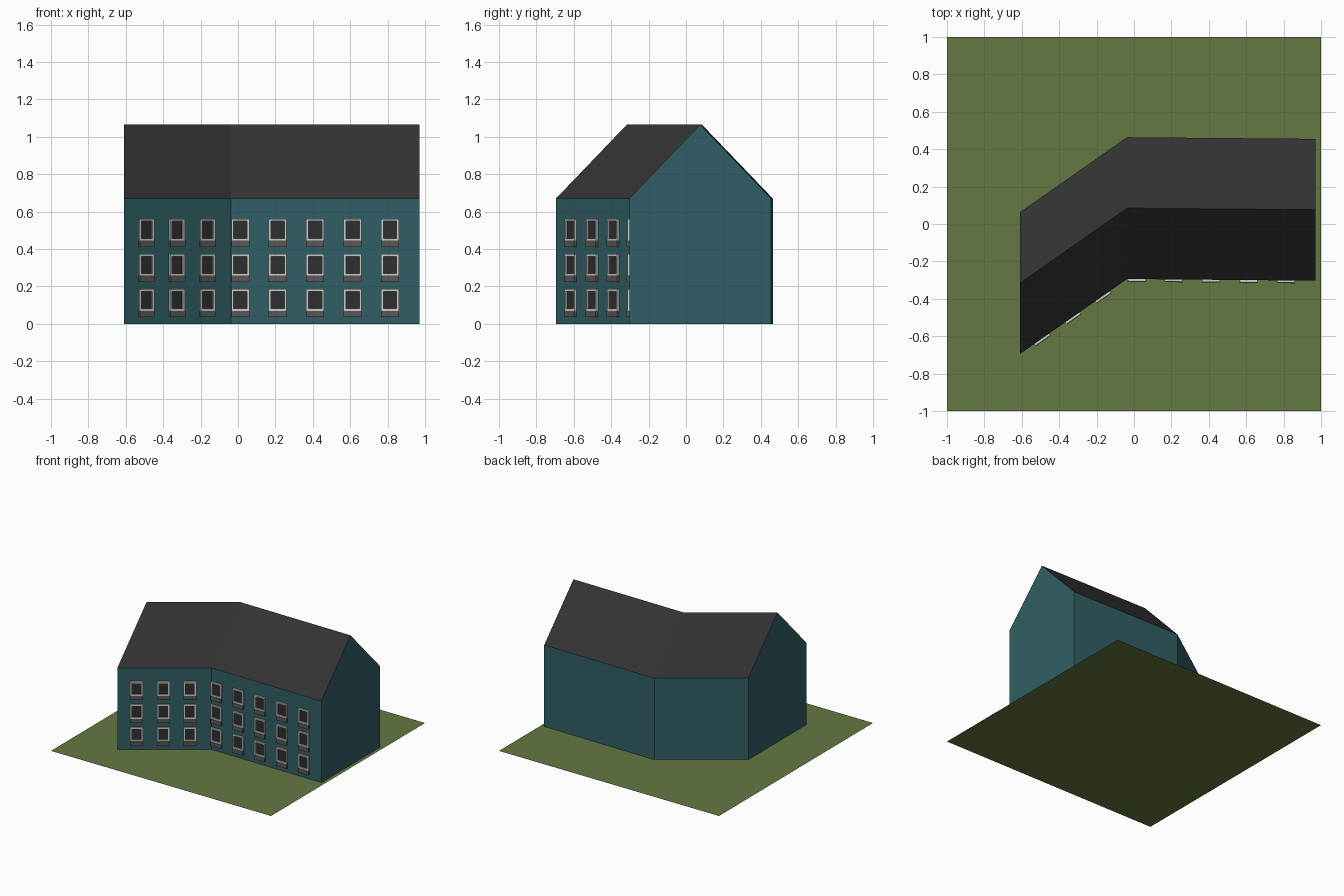
import bpy
import bmesh
from mathutils import Matrix, Vector

if "Cube" in bpy.data.objects:
    bpy.data.objects.remove(bpy.data.objects["Cube"])


def material(name, srgb):
    linear = [((c / 255 + 0.055) / 1.055) ** 2.4 for c in srgb] + [1]
    mat = bpy.data.materials.new(name)
    mat.use_nodes = True
    mat.diffuse_color = linear
    mat.node_tree.nodes["Principled BSDF"].inputs["Base Color"].default_value = linear
    return mat


wall = material("teal wall", (48, 95, 101))
roof = material("charcoal roof", (51, 51, 51))
grass = material("grass green", (100, 120, 67))
trim = material("pale window trim", (205, 208, 202))
sill = material("grey sill", (92, 87, 87))
glass = material("dark glass", (46, 46, 47))


def finish(name, bm, *mats):
    mesh = bpy.data.meshes.new(name)
    bm.to_mesh(mesh)
    bm.free()
    for mat in mats:
        mesh.materials.append(mat)
    obj = bpy.data.objects.new(name, mesh)
    bpy.context.collection.objects.link(obj)
    return obj


# Lawn
bm = bmesh.new()
bmesh.ops.create_grid(bm, x_segments=1, y_segments=1, size=1)
finish("lawn", bm, grass)

# Bent house: a gabled section carried along three stations
EAVES, RIDGE, DEPTH = 0.67, 1.065, 0.758
front_line = [Vector((-0.61, -0.695, 0)), Vector((-0.037, -0.294, 0)), Vector((0.97, -0.303, 0))]
section = [(0, 0), (0, EAVES), (DEPTH / 2, RIDGE), (DEPTH, EAVES), (DEPTH, 0)]
bm = bmesh.new()
rings = [[bm.verts.new(p + Vector((0, y, z))) for y, z in section] for p in front_line]
for a, b in zip(rings, rings[1:]):
    for i in range(len(section) - 1):
        bm.faces.new((a[i], b[i], b[i + 1], a[i + 1]))
bm.faces.new(rings[0])
bm.faces.new(reversed(rings[-1]))
bmesh.ops.recalc_face_normals(bm, faces=bm.faces)
for face in bm.faces:
    face.material_index = int(face.normal.z > 0.3)
finish("house_shell", bm, wall, roof)


# Windows: local x runs along the wall, -y points outward
def box(bm, x, z, width, height, depth, index):
    place = Matrix.Translation((x, -depth / 2, z)) @ Matrix.Diagonal((width, depth, height, 1))
    made = bmesh.ops.create_cube(bm, size=1, matrix=place)
    for face in {f for v in made["verts"] for f in v.link_faces}:
        face.material_index = index


W, H, BAR = 0.096, 0.116, 0.012


def window(name, location, angle):
    bm = bmesh.new()
    for side in (-1, 1):
        box(bm, side * (W - BAR) / 2, 0, BAR, H, 0.012, 0)
        box(bm, 0, side * (H - BAR) / 2, W - 2 * BAR, BAR, 0.012, 0)
    box(bm, 0, 0, W - 2 * BAR, H - 2 * BAR, 0.002, 1)
    box(bm, 0, -H / 2 - 0.017, W, 0.034, 0.015, 2)
    obj = finish(name, bm, trim, glass, sill)
    obj.location = location
    obj.rotation_euler.z = angle


def window_rows(name, start, end, columns):
    run = end - start
    angle = Vector((1, 0)).angle_signed(run.xy) * -1
    for row in range(3):
        for col, t in enumerate(columns):
            spot = start + run * t + Vector((0, 0, 0.127 + 0.188 * row))
            window(f"{name}_window_{row + 1}_{col + 1}", spot, angle)


window_rows("right_wing", front_line[0], front_line[1], [0.204, 0.49, 0.772])
window_rows("left_wing", front_line[1], front_line[2], [0.049 + 0.1987 * i for i in range(5)])
